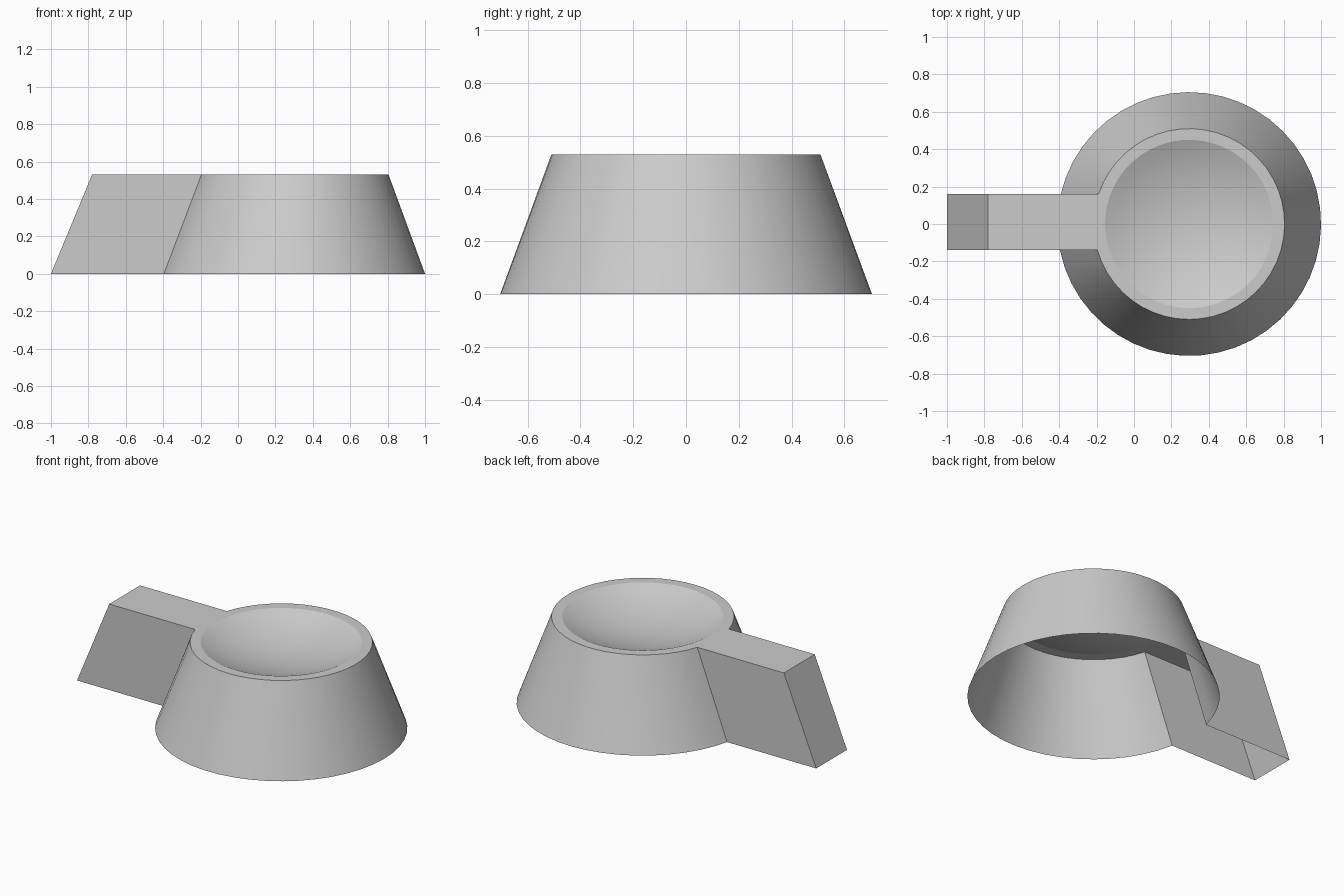
import bpy, bmesh
from math import asin, cos, sin, pi, radians, sqrt

if "Cube" in bpy.data.objects:
    bpy.data.objects.remove(bpy.data.objects["Cube"])

CX, H = 0.295, 0.53            # cup axis and height
R_BASE, R_TOP, R_BOWL = 0.705, 0.51, 0.45
Y_LO, Y_HI = -0.14, 0.16       # sides of the handle
N_WALL, N_GAP, N_BOWL = 44, 5, 8


def finish(bm, name):
    mesh = bpy.data.meshes.new(name)
    bm.to_mesh(mesh)
    bm.free()
    obj = bpy.data.objects.new(name, mesh)
    bpy.context.collection.objects.link(obj)
    bpy.ops.object.select_all(action='DESELECT')
    obj.select_set(True)
    bpy.context.view_layer.objects.active = obj
    bpy.ops.object.shade_smooth_by_angle(angle=radians(20))
    return obj


def wall_angles(r):
    """Angles around the cup, stopping at the handle opening."""
    a0, a1 = -pi + asin(-Y_LO / r), pi - asin(Y_HI / r)
    return [a0 + (a1 - a0) * i / N_WALL for i in range(N_WALL + 1)]


def point(r, a, z):
    return (CX + r * cos(a), r * sin(a), z)


# Angles of the rim, full circle: wall part, then the part over the opening
top = wall_angles(R_TOP)
gap_end = top[0] + 2 * pi
gap = [top[-1] + (gap_end - top[-1]) * i / N_GAP for i in range(1, N_GAP)]
full = top + gap

# Cup: open-bottomed conical wall, flat rim and shallow bowl
bm = bmesh.new()
base = [bm.verts.new(point(R_BASE, a, 0)) for a in wall_angles(R_BASE)]
ring = [bm.verts.new(point(R_TOP, a, H)) for a in full]
for i in range(N_WALL):
    bm.faces.new((base[i], base[i + 1], ring[i + 1], ring[i]))

depth = 0.1
sphere = (R_BOWL ** 2 + depth ** 2) / (2 * depth)
n = len(full)
for k in range(N_BOWL):
    r = R_BOWL * (1 - k / N_BOWL)
    z = H - depth + sphere - sqrt(sphere ** 2 - r ** 2)
    inner = [bm.verts.new(point(r, a, z)) for a in full]
    for i in range(n):
        j = (i + 1) % n
        bm.faces.new((ring[i], ring[j], inner[j], inner[i]))
    ring = inner
centre = bm.verts.new((CX, 0, H - depth))
for i in range(n):
    bm.faces.new((ring[i], ring[(i + 1) % n], centre))
finish(bm, "cup")

# Handle: slanted hollow spout, open below and into the cup
bm = bmesh.new()
arc = [bm.verts.new(point(R_TOP, a, H)) for a in [top[-1]] + gap + [gap_end]]
far_base = [bm.verts.new((-1, y, 0)) for y in (Y_HI, Y_LO)]
far_top = [bm.verts.new((-0.78, y, H)) for y in (Y_HI, Y_LO)]
feet = [bm.verts.new(point(R_BASE, a, 0))
        for a in (wall_angles(R_BASE)[-1], wall_angles(R_BASE)[0])]
bm.faces.new([far_top[0], far_top[1]] + arc[::-1])
bm.faces.new((far_base[0], far_base[1], far_top[1], far_top[0]))
bm.faces.new((feet[0], far_base[0], far_top[0], arc[0]))
bm.faces.new((far_base[1], feet[1], arc[-1], far_top[1]))
finish(bm, "handle")
